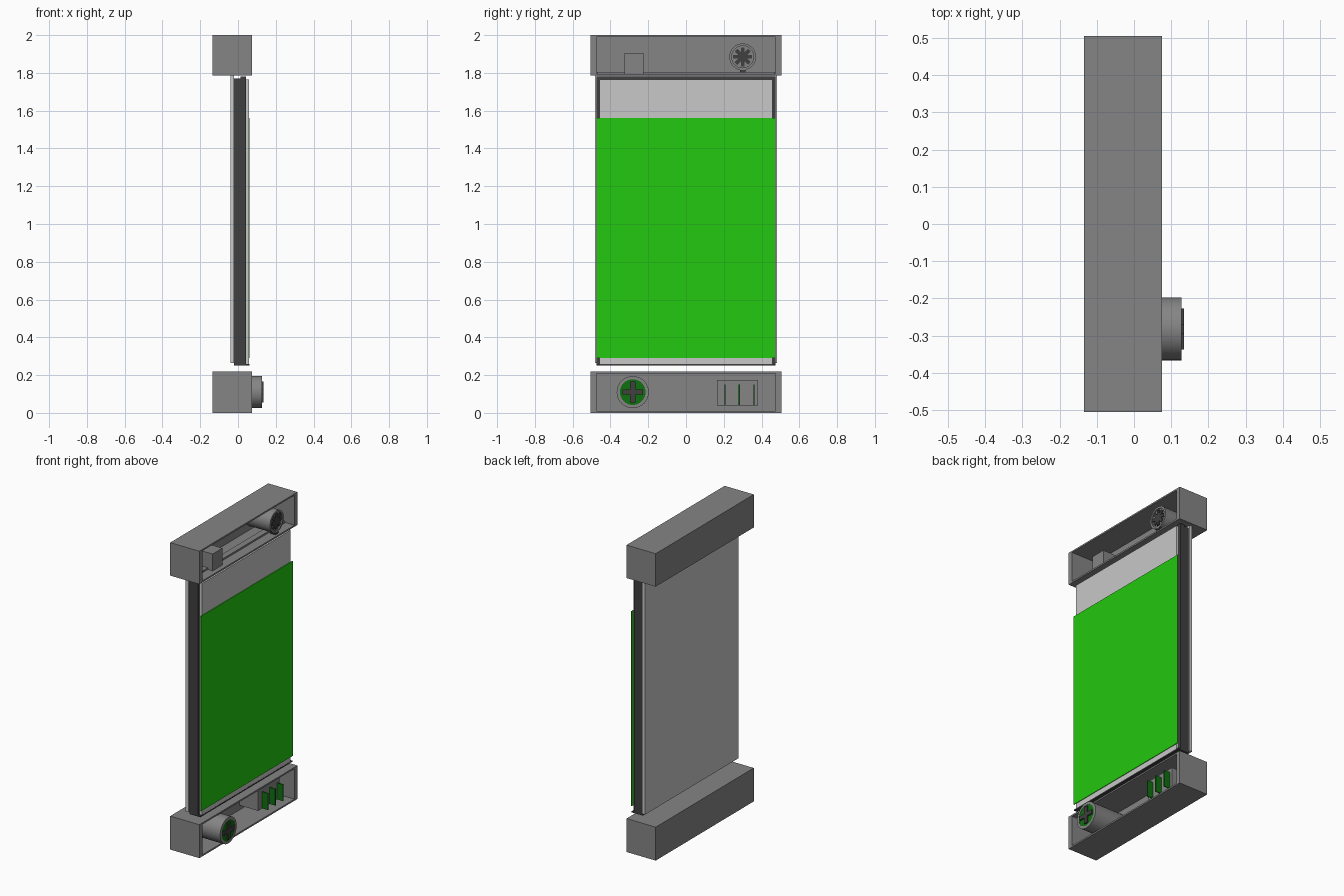
import bpy, bmesh, math
from mathutils import Matrix

if "Cube" in bpy.data.objects:
    bpy.data.objects.remove(bpy.data.objects["Cube"])


def material(name, col):
    m = bpy.data.materials.new(name)
    m.diffuse_color = (*col, 1)
    m.use_nodes = True
    m.node_tree.nodes["Principled BSDF"].inputs["Base Color"].default_value = m.diffuse_color
    return m


GREY = material("mid_grey", (0.235, 0.235, 0.235))
LIGHT = material("light_grey", (0.58, 0.58, 0.58))
DARK = material("dark_grey", (0.05, 0.05, 0.05))
GREEN = material("bright_green", (0.017, 0.58, 0.005))
DEEP = material("deep_green", (0.005, 0.16, 0.005))


def finish(name, bm, mat, smooth=False):
    me = bpy.data.meshes.new(name)
    bm.normal_update()
    bm.to_mesh(me)
    bm.free()
    me.materials.append(mat)
    ob = bpy.data.objects.new(name, me)
    bpy.context.collection.objects.link(ob)
    if smooth:
        bpy.context.view_layer.objects.active = ob
        ob.select_set(True)
        bpy.ops.object.shade_smooth_by_angle(angle=math.radians(35))
        ob.select_set(False)
    return ob


def boxes(name, mat, *dims):
    """One object from boxes given as (x0, x1, y0, y1, z0, z1)."""
    bm = bmesh.new()
    for x0, x1, y0, y1, z0, z1 in dims:
        bmesh.ops.create_cube(bm, size=1, matrix=Matrix.Translation(
            ((x0 + x1) / 2, (y0 + y1) / 2, (z0 + z1) / 2))
            @ Matrix.Diagonal((x1 - x0, y1 - y0, z1 - z0, 1)))
    return finish(name, bm, mat)


def lathe_x(name, mat, y, z, profile, steps=32):
    """Spin an (x, radius) profile about an axis along x."""
    bm = bmesh.new()
    vs = [bm.verts.new((x, y + r, z)) for x, r in profile]
    es = [bm.edges.new(p) for p in zip(vs, vs[1:])]
    bmesh.ops.spin(bm, geom=vs + es, cent=(0, y, z), axis=(1, 0, 0),
                   angle=math.tau, steps=steps, use_duplicate=False)
    bmesh.ops.remove_doubles(bm, verts=bm.verts, dist=1e-5)
    bmesh.ops.recalc_face_normals(bm, faces=bm.faces)
    return finish(name, bm, mat, True)


def spokes(name, mat, y, z, x0, x1, length, width, bars):
    """Star of crossing bars in the yz plane."""
    bm = bmesh.new()
    for i in range(bars):
        bmesh.ops.create_cube(bm, size=1, matrix=Matrix.Translation(((x0 + x1) / 2, y, z))
                              @ Matrix.Rotation(math.pi * i / bars, 4, 'X')
                              @ Matrix.Diagonal((x1 - x0, width, length, 1)))
    return finish(name, bm, mat)


# Top and bottom housings, open towards +x
X0, X1, Y, S, T = -0.135, 0.075, 0.505, 0.03, 0.01
for name, z0, z1 in (("top_housing", 1.785, 2.0), ("bottom_housing", 0.0, 0.218)):
    boxes(name, GREY,
          (X0, X0 + S, -Y, Y, z0, z1),
          (X0 + S, X1, -Y, -Y + S, z0, z1),
          (X0 + S, X1, Y - S, Y, z0, z1),
          (X0 + S, X1, -Y + S, Y - S, z0, z0 + T),
          (X0 + S, X1, -Y + S, Y - S, z1 - T, z1))

# Screen: back plate, dark frame, front plate, green sheet
boxes("screen_back_plate", LIGHT, (-0.041, -0.02, -0.481, 0.481, 0.265, 1.785))
boxes("screen_frame", DARK,
      (-0.02, 0.042, -0.473, 0.473, 0.25, 1.77),
      (0.042, 0.06, -0.473, 0.473, 0.25, 0.258),
      (0.012, 0.042, -0.473, 0.473, 1.77, 1.78))
boxes("screen_front_plate", LIGHT, (0.042, 0.059, -0.457, 0.457, 0.258, 1.765))
boxes("green_sheet", GREEN, (0.06, 0.064, -0.473, 0.473, 0.29, 1.56))

# Top housing contents: small block, floor rail, fan
boxes("control_block", GREY, (-0.105, 0.045, -0.325, -0.225, 1.795, 1.905))
boxes("floor_rail", GREY, (-0.03, 0.01, -0.47, 0.47, 1.795, 1.806))
lathe_x("fan_drum", GREY, 0.3, 1.885,
        [(-0.105, 0.071), (0.07, 0.071), (0.07, 0.058), (0.062, 0.058), (0.062, 0)])
spokes("fan_blades", DARK, 0.3, 1.885, 0.062, 0.069, 0.1, 0.02, 4)
boxes("fan_foot", DARK, (0.03, 0.07, 0.285, 0.315, 1.803, 1.815))

# Bottom housing contents: valve drum with cross, card holder
lathe_x("valve_drum", GREY, -0.282, 0.11,
        [(-0.105, 0.085), (0.128, 0.085), (0.128, 0.068), (0.122, 0.068), (0.122, 0)])
lathe_x("valve_disc", DEEP, -0.282, 0.11, [(0.122, 0.068), (0.126, 0.068), (0.126, 0)])
spokes("valve_cross", DARK, -0.282, 0.11, 0.126, 0.135, 0.11, 0.027, 2)
boxes("card_holder", GREY, (-0.105, 0.03, 0.165, 0.382, 0.04, 0.175))
boxes("cards", DEEP, *[(0.03, 0.073, y - 0.003, y + 0.003, 0.042, 0.15)
                       for y in (0.207, 0.282, 0.36)])
